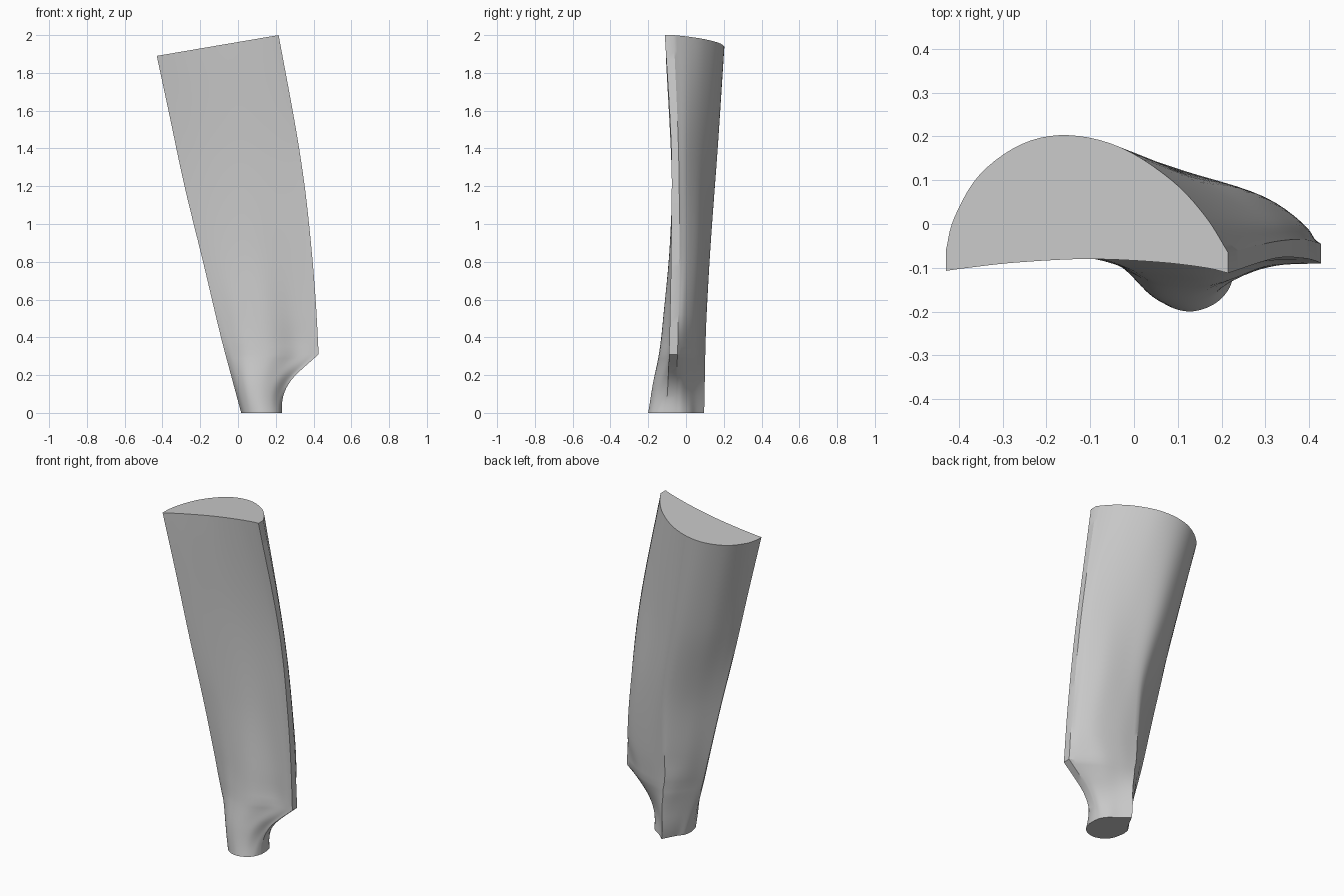
import bpy, bmesh, math

cube = bpy.data.objects.get("Cube")
if cube:
    bpy.data.objects.remove(cube, do_unlink=True)


def smooth(keys, z):
    """Cubic curve through (height, value) keys."""
    z = min(max(z, keys[0][0]), keys[-1][0])
    def slope(k):
        a, b = keys[max(k - 1, 0)], keys[min(k + 1, len(keys) - 1)]
        return (b[1] - a[1]) / (b[0] - a[0])
    i = max(k for k in range(len(keys) - 1) if keys[k][0] <= z)
    (za, a), (zb, b) = keys[i], keys[i + 1]
    h = zb - za
    t = (z - za) / h
    return ((2*t**3 - 3*t**2 + 1) * a + (t**3 - 2*t**2 + t) * h * slope(i)
            + (3*t**2 - 2*t**3) * b + (t**3 - t**2) * h * slope(i + 1))


def spline(pts, steps):
    """Sample a smooth curve through 2D points, evenly per span."""
    n = len(pts) - 1
    cols = [[(k, p[c]) for k, p in enumerate(pts)] for c in (0, 1)]
    return [tuple(smooth(c, j / steps) for c in cols) for j in range(n * steps + 1)]


# Outline of the blade, seen from the front
ROOT_RIGHT = [(0, .232), (.05, .233), (.1, .243), (.15, .266), (.2, .305), (.31, .427)]
BLADE_RIGHT = [(.31, .427), (.6, .411), (.9, .386), (1.2, .353), (1.5, .307), (2, .215)]
LEFT = [(0, .017), (.2, -.037), (.4, -.09), (.8, -.185), (1.2, -.283), (1.6, -.368), (1.89, -.43)]

# Front face depth, from left to right, at each height
FRONT_F = (0, .08, .25, .5, .75, .92, 1)
FRONT = {0: (-.08, -.143, -.183, -.2, -.186, -.152, -.105),
         .15: (-.073, -.122, -.167, -.175, -.15, -.108, -.096),
         .31: (-.07, -.099, -.138, -.139, -.096, -.089, -.09),
         .5: (-.064, -.081, -.112, -.12, -.086, -.082, -.085),
         .9: (-.066, -.072, -.081, -.086, -.075, -.074, -.078),
         1.4: (-.078, -.076, -.072, -.07, -.07, -.073, -.078),
         2: (-.107, -.1, -.088, -.08, -.087, -.1, -.112)}

# Back face (width fraction, depth) from right, over the ridge, to left
BACK = {0: ((1, -.06), (.96, -.02), (.82, .02), (.6, .052), (.37, .096),
            (.25, .047), (.15, .008), (.04, -.02), (0, -.055)),
        .15: ((1, -.055), (.94, -.02), (.8, .015), (.6, .055), (.4, .099),
              (.28, .055), (.16, .012), (.05, -.03), (0, -.06)),
        .31: ((1, -.045), (.86, 0), (.68, .053), (.48, .083), (.3, .102),
              (.21, .065), (.13, .02), (.05, -.03), (0, -.06)),
        .5: ((1, -.042), (.95, -.004), (.8, .052), (.56, .092), (.34, .108),
             (.25, .075), (.15, .03), (.06, -.024), (0, -.056)),
        .9: ((1, -.035), (.94, .012), (.8, .072), (.6, .11), (.44, .13),
             (.33, .105), (.2, .05), (.08, -.015), (0, -.06)),
        1.4: ((1, -.04), (.94, .008), (.8, .074), (.62, .131), (.44, .165),
              (.3, .145), (.15, .08), (.05, -.005), (0, -.066)),
        2: ((1, -.065), (.92, .017), (.8, .1), (.62, .175), (.434, .203),
            (.27, .183), (.12, .113), (.03, .015), (0, -.06))}


def section(z):
    right = smooth(ROOT_RIGHT if z < .31 else BLADE_RIGHT, z)
    drop = .11 * max(0, (z - .31) / 1.69) ** 1.3
    left = smooth(LEFT, z - drop)
    front = [(f, smooth([(h, row[k]) for h, row in FRONT.items()], z))
             for k, f in enumerate(FRONT_F)]
    back = [tuple(smooth([(h, row[k][c]) for h, row in BACK.items()], z) for c in (0, 1))
            for k in range(9)]
    # The ridge is sharp at the root and melts into the round back higher up
    joined = spline(back, 5)
    split = spline(back[:5], 5) + spline(back[4:], 5)[1:]
    w = min(1, max(0, (z - .45) / .6))
    curve = [tuple(a + (b - a) * w for a, b in zip(p, q)) for p, q in zip(split, joined)]
    ring = spline(front, 5) + curve
    return [(left + f * (right - left), y, z - drop * (1 - f)) for f, y in ring]


# Loft the sections and cap both ends
heights = [.31 * k / 14 for k in range(14)] + [.31 + 1.69 * k / 40 for k in range(41)]
bm = bmesh.new()
rings = [[bm.verts.new(p) for p in section(z)] for z in heights]
n = len(rings[0])
for low, high in zip(rings, rings[1:]):
    for k in range(n):
        m = (k + 1) % n
        bm.faces.new((low[k], low[m], high[m], high[k]))
bm.faces.new(rings[0][::-1])
bm.faces.new(rings[-1])
bmesh.ops.recalc_face_normals(bm, faces=bm.faces[:])

mesh = bpy.data.meshes.new("blade")
bm.to_mesh(mesh)
bm.free()
blade = bpy.data.objects.new("blade", mesh)
bpy.context.collection.objects.link(blade)

grey = bpy.data.materials.new("light grey")
grey.use_nodes = True
color = (.58, .58, .58, 1)
grey.diffuse_color = color
grey.node_tree.nodes["Principled BSDF"].inputs["Base Color"].default_value = color
mesh.materials.append(grey)

bpy.ops.object.select_all(action='DESELECT')
blade.select_set(True)
bpy.context.view_layer.objects.active = blade
bpy.ops.object.shade_smooth_by_angle(angle=math.radians(32))
